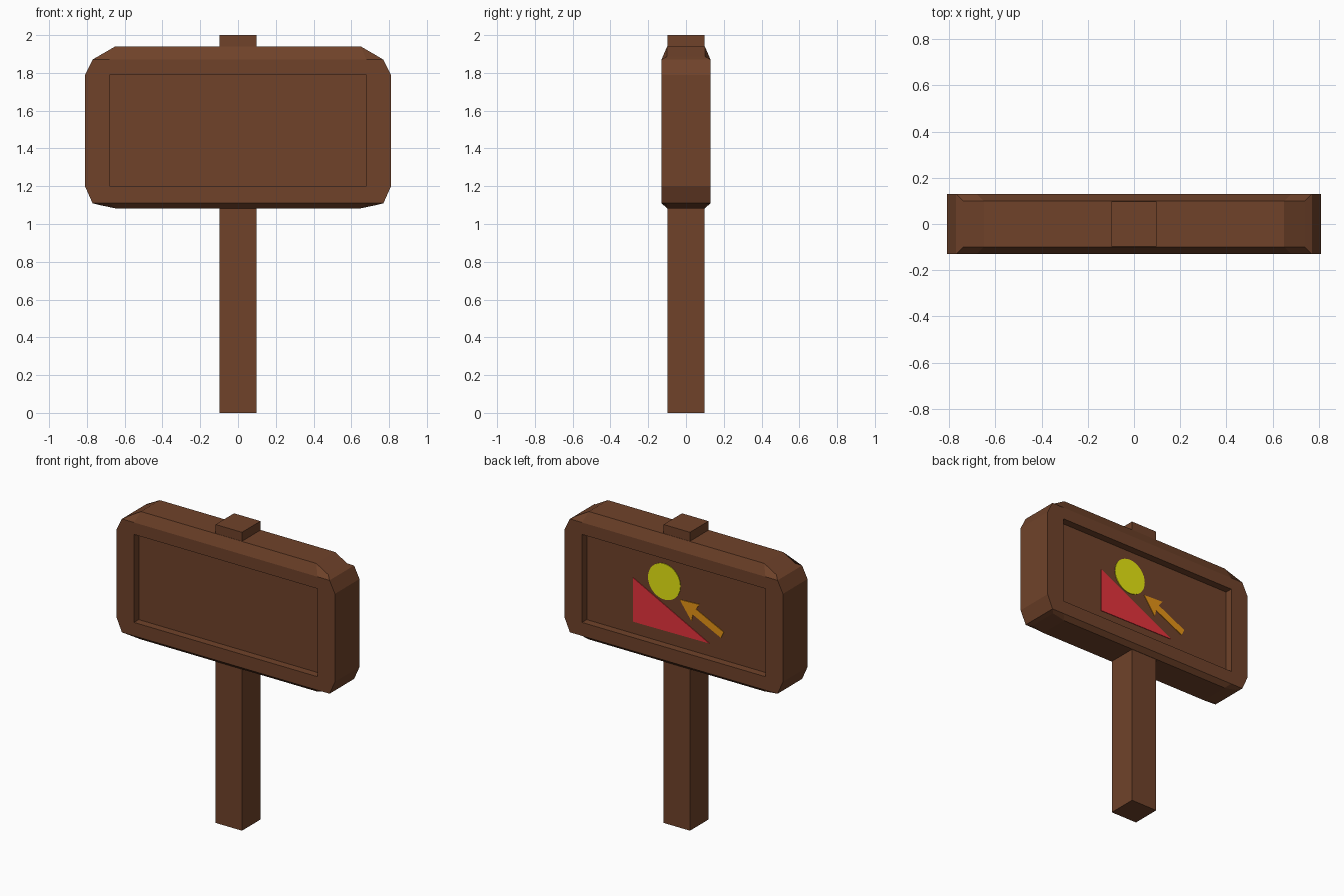
import bpy, bmesh, math

if "Cube" in bpy.data.objects:
    bpy.data.objects.remove(bpy.data.objects["Cube"])


def material(name, rgb):
    m = bpy.data.materials.new(name)
    m.diffuse_color = (*rgb, 1)
    m.use_nodes = True
    m.node_tree.nodes["Principled BSDF"].inputs["Base Color"].default_value = m.diffuse_color
    return m


WOOD = material("brown wood", (0.16, 0.055, 0.023))
RED = material("red paint", (0.8, 0.033, 0.046))
YELLOW = material("yellow paint", (0.8, 0.8, 0.006))
ORANGE = material("orange paint", (0.8, 0.3, 0.008))


def build(name, verts, faces, mat):
    bm = bmesh.new()
    vs = [bm.verts.new(v) for v in verts]
    for f in faces:
        bm.faces.new([vs[i] for i in dict.fromkeys(f)])
    bmesh.ops.recalc_face_normals(bm, faces=bm.faces)
    me = bpy.data.meshes.new(name)
    bm.to_mesh(me)
    bm.free()
    me.materials.append(mat)
    ob = bpy.data.objects.new(name, me)
    bpy.context.collection.objects.link(ob)
    return ob


def prism(name, pts, y0, y1, mat):
    """Extrude an (x, z) outline between two y planes."""
    n = len(pts)
    verts = [(x, y, z) for y in (y0, y1) for x, z in pts]
    faces = [range(n), range(n, 2 * n)]
    faces += [(i, (i + 1) % n, (i + 1) % n + n, i + n) for i in range(n)]
    return build(name, verts, faces, mat)


# Post: lower pole and the stub above the board
P = 0.098
for name, z0, z1 in (("lower_post", 0, 1.10), ("post_top", 1.91, 2.0)):
    prism(name, [(-P, z0), (P, z0), (P, z1), (-P, z1)], -P, P, WOOD)

# Board: octagonal slab with a rectangular recess in both faces
outline = [(0.81, 1.79), (0.77, 1.87), (-0.77, 1.87), (-0.81, 1.79),
           (-0.81, 1.20), (-0.77, 1.11), (0.77, 1.11), (0.81, 1.20)]
recess = [(0.68, 1.79), (-0.68, 1.79), (-0.68, 1.20), (0.68, 1.20)]
verts, faces = [], []
for s in (-1, 1):
    b = len(verts)
    verts += [(x, s * 0.13, z) for x, z in outline]
    verts += [(x, s * 0.13, z) for x, z in recess]
    verts += [(x, s * 0.08, z) for x, z in recess]
    for i in range(8):
        j = (i + 1) % 8
        faces.append((b + i, b + j, b + 8 + j // 2, b + 8 + i // 2))
    for i in range(4):
        j = (i + 1) % 4
        faces.append((b + 8 + i, b + 8 + j, b + 12 + j, b + 12 + i))
    faces.append(range(b + 12, b + 16))
faces += [(i, (i + 1) % 8, (i + 1) % 8 + 16, i + 16) for i in range(8)]
build("sign_board", verts, faces, WOOD)


# Chamfered rails along the top and bottom of the board
def rail(name, z_base, z_end, z_mid):
    base = [(x, y, z_base) for y in (-0.13, 0.13) for x in (-0.77, -0.68, 0.68, 0.77)]
    cap = [(x, y, z) for y in (-0.10, 0.10)
           for x, z in ((-0.74, z_end), (-0.65, z_mid), (0.65, z_mid), (0.74, z_end))]
    f = [(8 + i, 9 + i, 13 + i, 12 + i) for i in range(3)]
    f += [(k + i, k + i + 1, k + i + 9, k + i + 8) for k in (0, 4) for i in range(3)]
    f += [(i, i + 4, i + 12, i + 8) for i in (0, 3)]
    build(name, base + cap, f, WOOD)


rail("top_rail", 1.87, 1.888, 1.94)
rail("bottom_rail", 1.11, 1.102, 1.083)

# Painted shapes on the back panel
Y0, Y1 = 0.079, 0.084
prism("red_triangle", [(0.335, 1.575), (0.335, 1.28), (-0.23, 1.285)], Y0, Y1, RED)
disc = [(0.103 + 0.12 * math.cos(a), 1.61 + 0.12 * math.sin(a))
        for a in (i * math.tau / 32 for i in range(32))]
prism("yellow_disc", disc, Y0, Y1, YELLOW)
ang = math.atan2(-0.436, -0.9)
shape = [(0, 0), (0.13, 0.07), (0.12, 0.024), (0.35, 0.024),
         (0.35, -0.024), (0.12, -0.024), (0.13, -0.07)]
arrow = [(-0.012 + u * math.cos(ang) - v * math.sin(ang),
          1.52 + u * math.sin(ang) + v * math.cos(ang)) for u, v in shape]
prism("orange_arrow", arrow, Y0, Y1, ORANGE)
